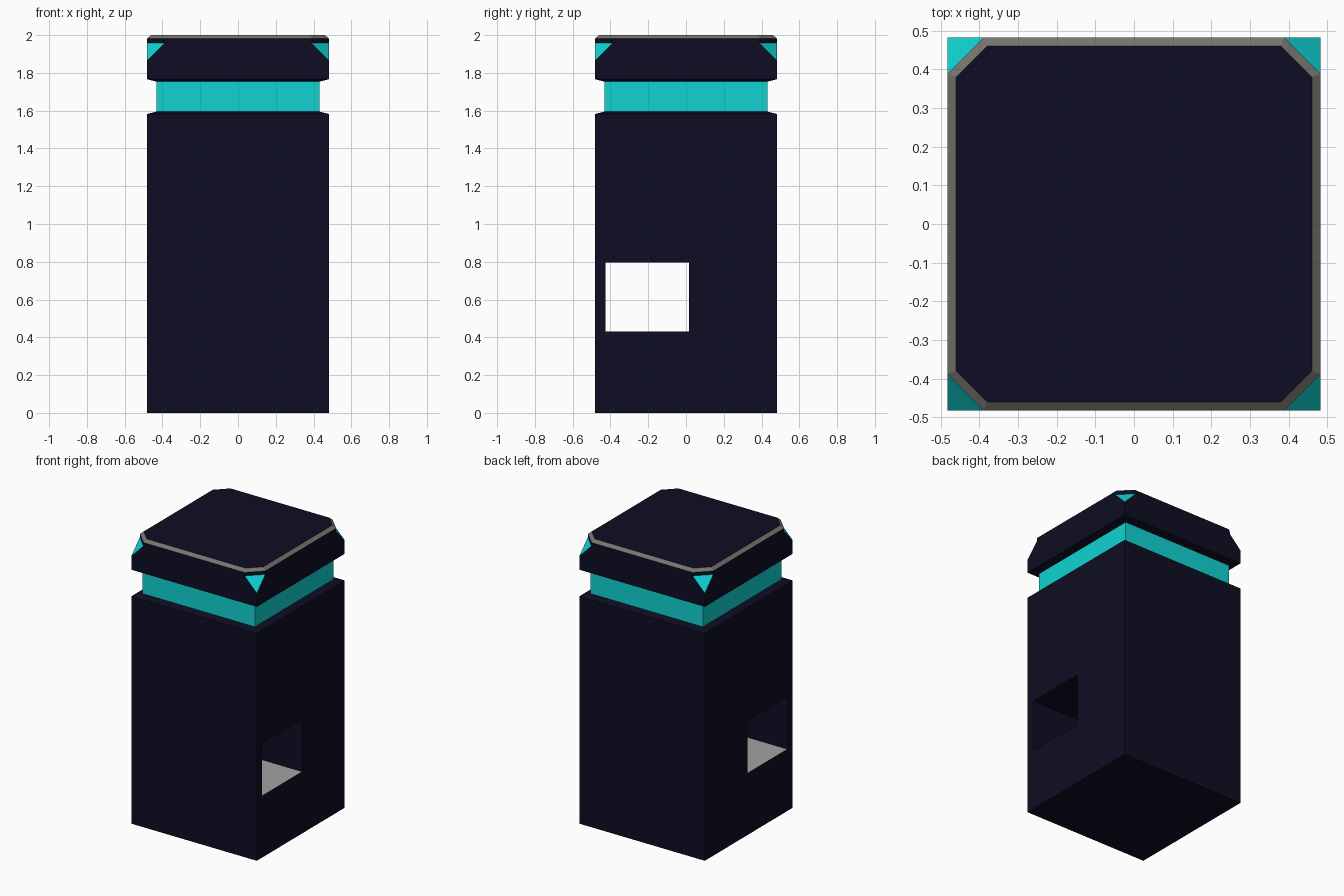
import bpy, bmesh

if "Cube" in bpy.data.objects:
    bpy.data.objects.remove(bpy.data.objects["Cube"])


def material(name, rgb):
    m = bpy.data.materials.new(name)
    m.diffuse_color = (*rgb, 1)
    m.use_nodes = True
    m.node_tree.nodes["Principled BSDF"].inputs["Base Color"].default_value = m.diffuse_color
    return m


NAVY = material("navy", (0.004, 0.004, 0.017))
CYAN = material("cyan", (0.005, 0.65, 0.65))
TRIM = material("trim_grey", (0.18, 0.175, 0.155))
FLOOR = material("floor_grey", (0.36, 0.36, 0.36))


def loft(name, rings, mats, bands=None):
    """Stack square rings (half width, corner cut, z); bands = (side, corner) material slots."""
    bm = bmesh.new()
    loops = []
    for h, c, z in rings:
        k = h - c
        pts = [(k, -h), (h, -k), (h, k), (k, h), (-k, h), (-h, k), (-h, -k), (-k, -h)]
        loops.append([bm.verts.new((x, y, z)) for x, y in pts])
    bm.faces.new(loops[0][::-1])
    bm.faces.new(loops[-1])
    for b, (lo, hi) in enumerate(zip(loops, loops[1:])):
        for i in range(8):
            j = (i + 1) % 8
            f = bm.faces.new((lo[i], lo[j], hi[j], hi[i]))
            if bands:
                f.material_index = bands[b][i % 2]
    # corners without a cut collapse to one vertex
    bmesh.ops.remove_doubles(bm, verts=bm.verts, dist=1e-5)
    # order above: even index = corner, odd = side
    bmesh.ops.recalc_face_normals(bm, faces=bm.faces)
    me = bpy.data.meshes.new(name)
    bm.to_mesh(me)
    bm.free()
    for m in mats:
        me.materials.append(m)
    ob = bpy.data.objects.new(name, me)
    bpy.context.collection.objects.link(ob)
    return ob


# Main body with a shallow sloped shoulder
body = loft("body", [(0.483, 0, 0), (0.483, 0, 1.582), (0.432, 0, 1.595)], [NAVY])

# Opening through the body from side to side
bpy.ops.mesh.primitive_cube_add(size=1, location=(0, -0.205, 0.6125))
cutter = bpy.context.object
cutter.name = "opening_cutter"
cutter.scale = (2, 0.44, 0.365)
cutter.hide_render = True
cutter.data.materials.append(NAVY)
mod = body.modifiers.new("opening", 'BOOLEAN')
mod.operation = 'DIFFERENCE'
mod.solver = 'EXACT'
mod.object = cutter
bpy.context.view_layer.objects.active = body
bpy.ops.object.modifier_apply(modifier=mod.name)
bpy.data.objects.remove(cutter)

# Grey floor of the opening
body.data.materials.append(FLOOR)
floor_slot = len(body.data.materials) - 1
for p in body.data.polygons:
    if p.normal.z > 0.9 and abs(p.center.z - 0.43) < 0.01:
        p.material_index = floor_slot

# Glowing neck band
loft("neck_band", [(0.432, 0, 1.59), (0.432, 0, 1.758)], [CYAN])

# Cap: sloped underside, cyan corner facets, grey bevelled rim
loft("cap",
     [(0.432, 0, 1.754), (0.483, 0, 1.767), (0.483, 0, 1.862),
      (0.483, 0.094, 1.957), (0.483, 0.094, 1.981), (0.46, 0.08, 2.0)],
     [NAVY, CYAN, TRIM],
     [(0, 0), (0, 0), (1, 0), (0, 0), (2, 2)])
